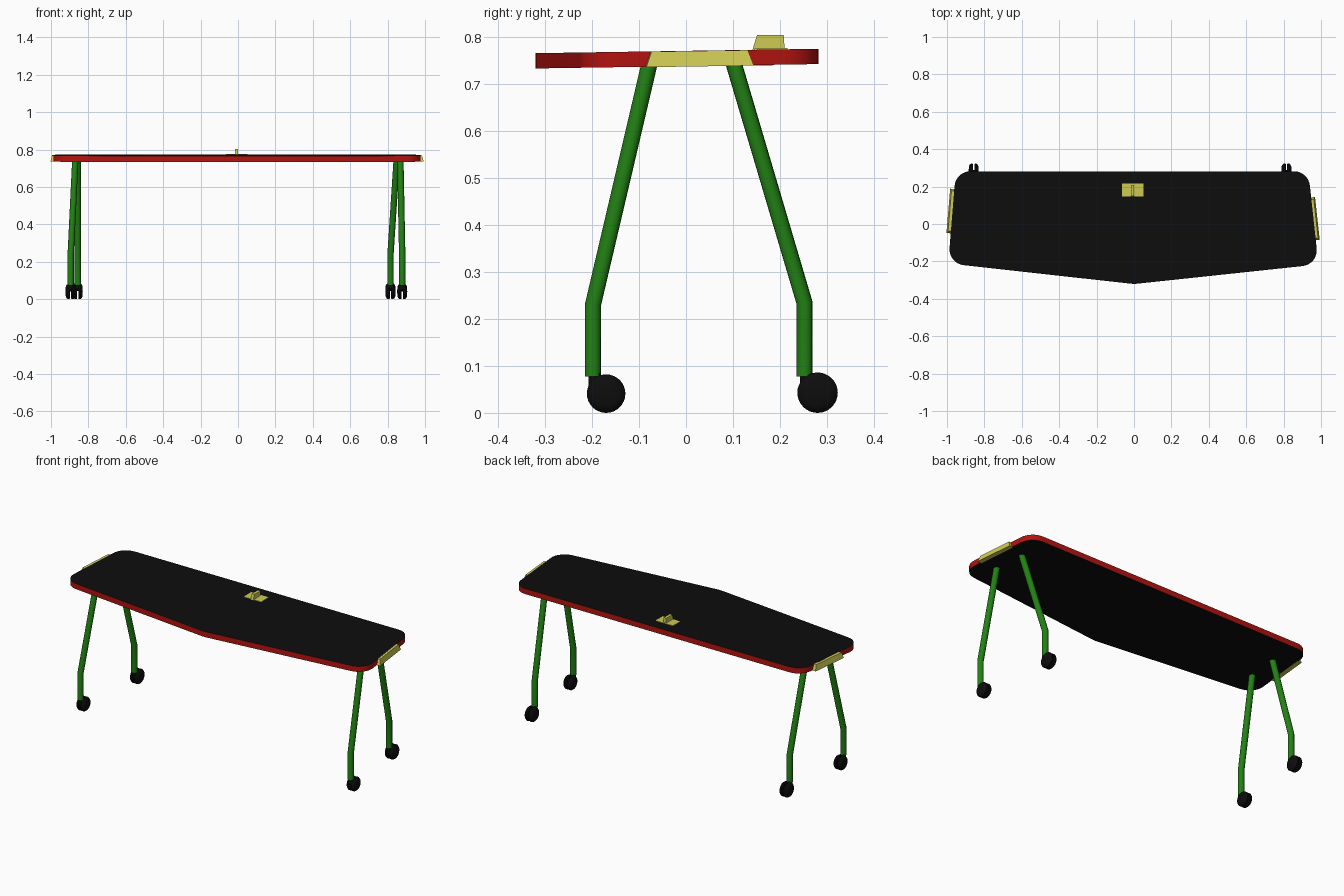
import bpy, bmesh, math
from mathutils import Vector

if "Cube" in bpy.data.objects:
    bpy.data.objects.remove(bpy.data.objects["Cube"])


def material(name, rgb):
    m = bpy.data.materials.new(name)
    m.diffuse_color = (*rgb, 1)
    m.use_nodes = True
    m.node_tree.nodes["Principled BSDF"].inputs["Base Color"].default_value = m.diffuse_color
    return m


BLACK = material("black", (0.004, 0.004, 0.004))
RED = material("red", (0.45, 0.007, 0.005))
GREEN = material("green", (0.016, 0.22, 0.007))
YELLOW = material("yellow", (0.62, 0.6, 0.09))


def add_object(name, bm, *mats):
    bmesh.ops.recalc_face_normals(bm, faces=bm.faces)
    me = bpy.data.meshes.new(name)
    bm.to_mesh(me)
    bm.free()
    ob = bpy.data.objects.new(name, me)
    bpy.context.collection.objects.link(ob)
    for m in mats:
        me.materials.append(m)
    return ob


def smooth(ob, angle=35):
    bpy.ops.object.select_all(action='DESELECT')
    ob.select_set(True)
    bpy.context.view_layer.objects.active = ob
    bpy.ops.object.shade_smooth_by_angle(angle=math.radians(angle))


def hull(name, points, mat):
    bm = bmesh.new()
    for p in points:
        bm.verts.new(p)
    bmesh.ops.convex_hull(bm, input=bm.verts)
    bmesh.ops.dissolve_limit(bm, angle_limit=0.01, verts=bm.verts, edges=bm.edges)
    return add_object(name, bm, mat)


def rounded(corners, segs=8):
    """Round each (x, y, radius) corner of a closed outline."""
    out = []
    n = len(corners)
    for i, (x, y, r) in enumerate(corners):
        p = Vector((x, y))
        a = (Vector(corners[i - 1][:2]) - p).normalized()
        b = (Vector(corners[(i + 1) % n][:2]) - p).normalized()
        half = a.angle(b) / 2
        centre = p + (a + b).normalized() * (r / math.sin(half))
        t = r / math.tan(half)
        u, v = p + a * t - centre, p + b * t - centre
        sweep = u.angle_signed(v)
        for k in range(segs + 1):
            ang = -sweep * k / segs
            c, s = math.cos(ang), math.sin(ang)
            out.append(centre + Vector((u.x * c - u.y * s, u.x * s + u.y * c)))
    return out


def tilt(y):
    return y * 0.0155


# Table top: slightly tilted slab, black faces and a red edge
outline = rounded([(-0.993, -0.211, 0.085), (0, -0.321, 0.2), (0.986, -0.216, 0.085),
                   (0.932, 0.282, 0.085), (-0.953, 0.282, 0.085)])
bm = bmesh.new()
low = [bm.verts.new((p.x, p.y, 0.738 + tilt(p.y))) for p in outline]
high = [bm.verts.new((p.x, p.y, 0.7705 + tilt(p.y))) for p in outline]
bm.faces.new(low)
bm.faces.new(high)
for i in range(len(low)):
    j = (i + 1) % len(low)
    bm.faces.new((low[i], low[j], high[j], high[i])).material_index = 1
smooth(add_object("table_top", bm, BLACK, RED))

# End bars: tapered strips lying along the slanted short edges
for name, a, b in (("left_end_bar", (-0.98, -0.05), (-0.96, 0.187)),
                   ("right_end_bar", (0.970, -0.087), (0.945, 0.142))):
    a, b = Vector(a), Vector(b)
    along = (b - a).normalized()
    side = Vector((along.y, -along.x)) * (1 if a.x > 0 else -1)
    pts = []
    for z, trim, depth in ((0.737, 0, 0.023), (0.770, 0.012, 0.015)):
        for end, s in ((a, 1), (b, -1)):
            for d in (-0.004, depth):
                q = end + along * trim * s + side * d
                pts.append((q.x, q.y, z + tilt(q.y)))
    hull(name, pts, YELLOW)

# Clip on the top: thin plate with an upright fin
hull("clip_plate", [(x, y, z + tilt(y)) for x in (-0.065, 0.05)
                    for y in (0.146, 0.216) for z in (0.769, 0.773)], YELLOW)
hull("clip_fin", [(x, y, z) for x in (-0.016, 0.001)
                  for y, z in ((0.141, 0.771), (0.151, 0.804), (0.208, 0.804), (0.21, 0.771))], YELLOW)


# Bent tube legs
def leg(name, top, foot, knee_z):
    cu = bpy.data.curves.new(name, 'CURVE')
    cu.dimensions = '3D'
    cu.bevel_depth = 0.0172
    cu.bevel_resolution = 4
    cu.use_fill_caps = True
    sp = cu.splines.new('POLY')
    path = [(*top, 0.742), (*foot, knee_z), (*foot, 0.077)]
    sp.points.add(len(path) - 1)
    for pt, co in zip(sp.points, path):
        pt.co = (*co, 1)
    cu.materials.append(GREEN)
    ob = bpy.data.objects.new(name, cu)
    bpy.context.collection.objects.link(ob)
    bpy.ops.object.select_all(action='DESELECT')
    ob.select_set(True)
    bpy.context.view_layer.objects.active = ob
    bpy.ops.object.convert(target='MESH')
    smooth(bpy.context.object)


# Twin-wheel casters: two domed discs with a stem block between leg and axle
def caster(name, x, y, r):
    bm = bmesh.new()
    profile = [(0.003, 0), (0.003, r - 0.004), (0.007, r), (0.014, r),
               (0.021, r - 0.005), (0.026, r - 0.016), (0.027, 0)]
    n = 32
    for s in (1, -1):
        rings = []
        for d, rad in profile:
            count = n if rad else 1
            rings.append([bm.verts.new((x + s * d, y + rad * math.cos(k * math.tau / n),
                                        r + rad * math.sin(k * math.tau / n)))
                          for k in range(count)])
        for p, q in zip(rings, rings[1:]):
            for k in range(n):
                j = (k + 1) % n
                vs = [p[k % len(p)], p[j % len(p)], q[j % len(q)], q[k % len(q)]]
                bm.faces.new(list(dict.fromkeys(vs)))
    smooth(add_object(name + "_wheels", bm, BLACK))
    hull(name + "_stem", [(x + dx, y + dy, z) for dx in (-0.011, 0.011)
                          for dy, z in ((-0.037, 0.085), (-0.014, 0.085),
                                        (-0.037, 0.05), (0.008, r))], BLACK)


for name, top_x, foot_x, top_y, foot_y, knee_z, r in (
        ("front_left", -0.870, -0.895, -0.078, -0.198, 0.23, 0.041),
        ("front_right", 0.868, 0.878, -0.078, -0.198, 0.23, 0.041),
        ("back_left", -0.857, -0.857, 0.102, 0.252, 0.235, 0.043),
        ("back_right", 0.848, 0.815, 0.102, 0.252, 0.235, 0.043)):
    leg(name + "_leg", (top_x, top_y), (foot_x, foot_y), knee_z)
    caster(name + "_caster", foot_x, foot_y + 0.028, r)
